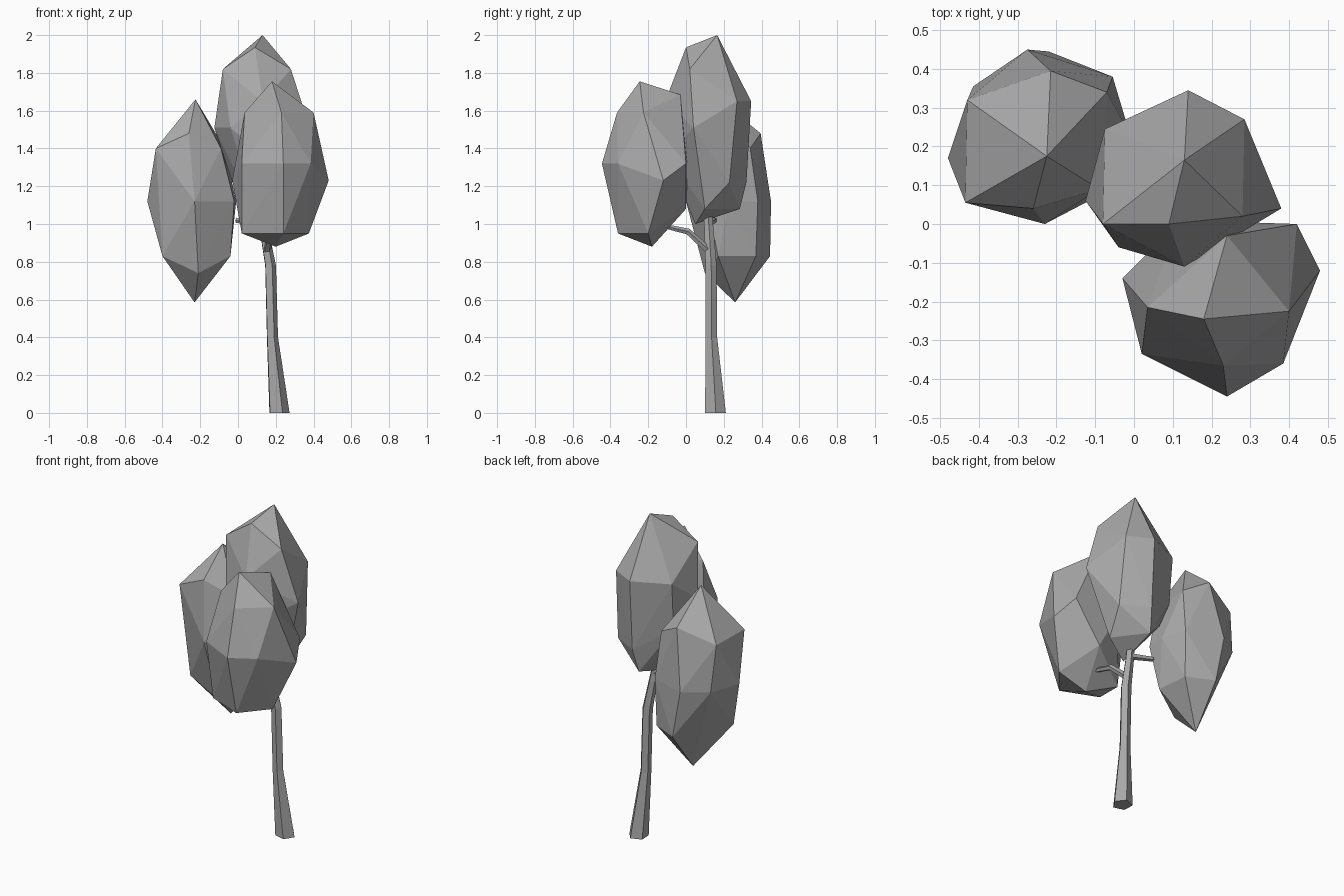
import bpy, bmesh, math
from mathutils import Vector

grey = bpy.data.materials.new("dark_grey")
grey.diffuse_color = (0.4, 0.4, 0.4, 1)


def finish(bm, name):
    bmesh.ops.recalc_face_normals(bm, faces=bm.faces[:])
    me = bpy.data.meshes.new(name)
    bm.to_mesh(me)
    bm.free()
    me.materials.append(grey)
    ob = bpy.data.objects.new(name, me)
    bpy.context.collection.objects.link(ob)
    return ob


def crown(name, sections):
    """Faceted leaf mass: convex skin over irregular cross-sections (z, xy points)."""
    bm = bmesh.new()
    for z, pts in sections:
        for x, y in pts:
            bm.verts.new((x, y, z))
    bmesh.ops.convex_hull(bm, input=bm.verts[:])
    loose = [v for v in bm.verts if not v.link_faces]
    bmesh.ops.delete(bm, geom=loose, context='VERTS')
    return finish(bm, name)


def limb(name, path, axis, sides=5):
    """Tapered tube through (x, y, z, radius), rings square to axis."""
    bm = bmesh.new()
    q = Vector(axis).to_track_quat('Z', 'Y') if axis else Vector((0, 0, 1)).rotation_difference(Vector((0, 0, 1)))
    rings = []
    for x, y, z, r in path:
        ring = []
        for i in range(sides):
            a = 2 * math.pi * i / sides + 0.05
            ring.append(bm.verts.new(
                Vector((x, y, z)) + q @ Vector((r * math.cos(a), r * math.sin(a), 0))))
        rings.append(ring)
    for lo, hi in zip(rings, rings[1:]):
        for i in range(sides):
            j = (i + 1) % sides
            bm.faces.new((lo[i], lo[j], hi[j], hi[i]))
    bm.faces.new(rings[0][::-1])
    bm.faces.new(rings[-1])
    return finish(bm, name)


# Trunk, bent toward the upper crown (no axis: rings stay level)
limb("trunk", [(0.215, 0.155, 0, 0.058), (0.180, 0.134, 0.40, 0.032),
               (0.170, 0.132, 0.78, 0.031), (0.138, 0.122, 0.96, 0.026),
               (0.122, 0.115, 1.06, 0.023)], None)

# Side branches
limb("front_branch", [(0.155, 0.12, 0.86, 0.020), (0.175, 0.01, 0.96, 0.017),
                      (0.19, -0.12, 0.99, 0.013)], (0.03, -0.24, 0.13))
limb("left_branch", [(0.13, 0.12, 1.00, 0.019), (-0.01, 0.15, 1.02, 0.014)],
     (-0.14, 0.03, 0.02))

# Left crown
crown("left_crown", [
    (1.66, [(-0.225, 0.175)]),
    (1.48, [(-0.26, 0.04), (-0.215, 0.395)]),
    (1.40, [(-0.435, 0.055), (-0.43, 0.32), (-0.07, 0.34), (-0.09, 0.09)]),
    (1.12, [(-0.48, 0.17), (-0.23, 0.0), (-0.415, 0.355), (-0.275, 0.45),
            (-0.055, 0.38), (-0.01, 0.23), (-0.02, 0.11)]),
    (0.83, [(-0.40, 0.11), (-0.04, 0.17), (-0.22, 0.445), (-0.06, 0.37)]),
    (0.74, [(-0.21, 0.10)]),
    (0.585, [(-0.23, 0.26)]),
])

# Top crown
crown("top_crown", [
    (2.00, [(0.13, 0.165)]),
    (1.935, [(0.09, 0.0)]),
    (1.82, [(-0.08, 0.0), (0.28, 0.02)]),
    (1.65, [(-0.075, 0.245), (0.14, 0.345), (0.285, 0.27), (0.13, -0.11)]),
    (1.51, [(-0.04, -0.06), (-0.125, 0.06), (0.38, 0.04)]),
    (1.36, [(-0.07, 0.22), (0.13, -0.10)]),
    (1.22, [(0.30, 0.23), (0.14, 0.32), (-0.03, 0.18)]),
    (1.08, [(0.12, 0.285), (0.26, 0.10)]),
    (1.00, [(0.12, 0.05)]),
])

# Right front crown
crown("right_crown", [
    (1.755, [(0.18, -0.245)]),
    (1.685, [(0.24, -0.03)]),
    (1.59, [(0.40, -0.225), (0.035, -0.215), (0.23, -0.365)]),
    (1.32, [(0.24, -0.445), (0.385, -0.36), (0.02, -0.335), (0.42, 0.0), (0.12, 0.01)]),
    (1.23, [(0.48, -0.12), (-0.03, -0.14)]),
    (1.08, [(0.25, 0.0)]),
    (0.95, [(0.24, -0.36), (0.375, -0.20), (0.02, -0.27), (0.02, -0.12)]),
    (0.88, [(0.20, -0.18)]),
])
